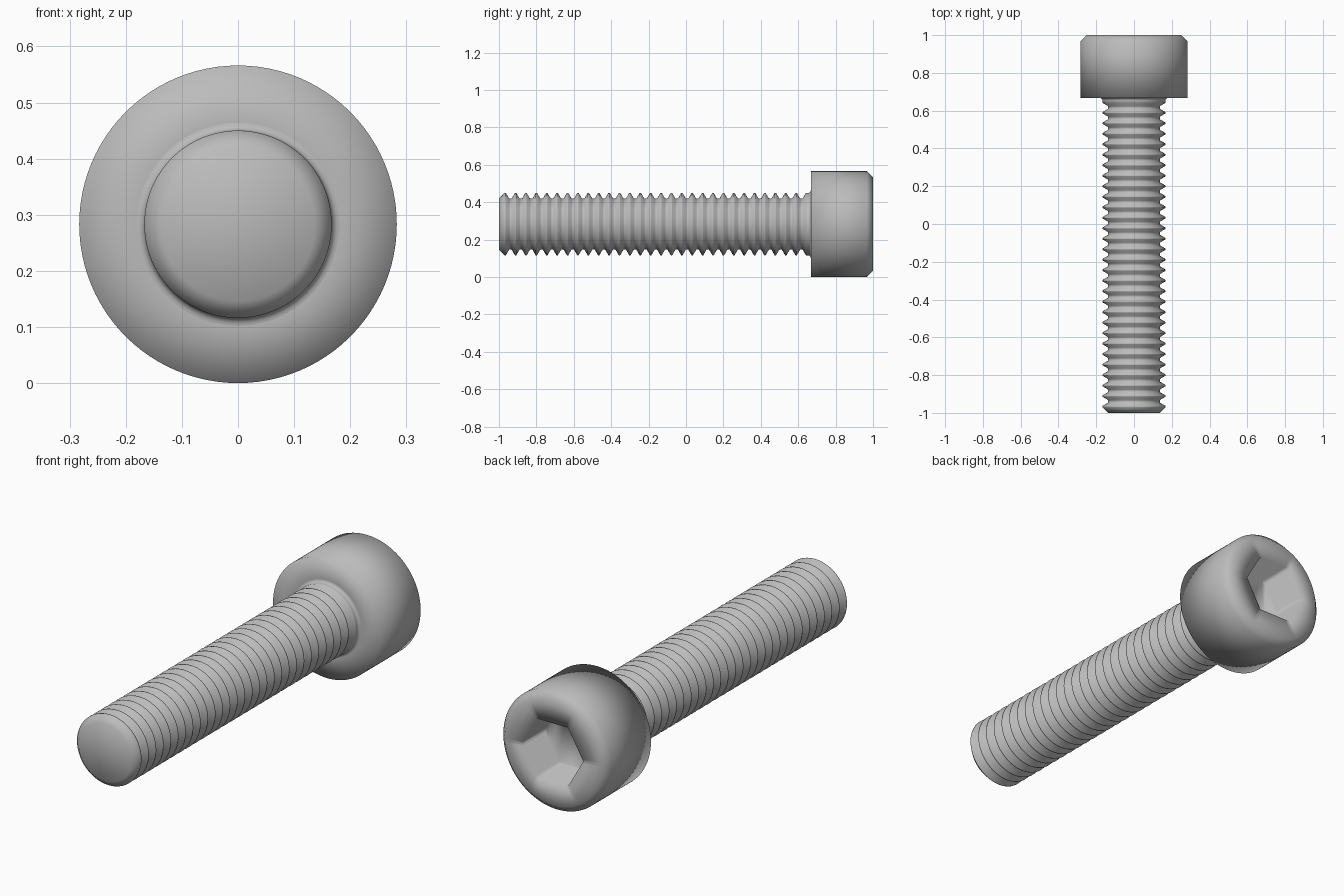
import bpy, bmesh, math

if "Cube" in bpy.data.objects:
    bpy.data.objects.remove(bpy.data.objects["Cube"])

SEG = 96                      # divisible by 6 so the hex corners land on vertices
R_HEAD, R_MAJOR, R_MINOR = 0.283, 0.167, 0.137
Y_SEAT, PITCH = 0.667, 1 / 18
AXIS_Z = R_HEAD

steel = bpy.data.materials.new("grey steel")
steel.diffuse_color = (0.5, 0.5, 0.5, 1)
steel.use_nodes = True
steel.node_tree.nodes["Principled BSDF"].inputs["Base Color"].default_value = steel.diffuse_color


def round_section(r, a):
    return r


def hex_section(r, a):
    """Distance to a hexagon outline with corner radius r, corners on the x axis."""
    return r * math.cos(math.pi / 6) / math.cos(a % (math.pi / 3) - math.pi / 6)


def lathe(name, profile, cap_start=False, cap_end=False):
    """Sweep (y, radius, section) points round the screw axis."""
    bm = bmesh.new()
    rings = []
    for y, r, section in profile:
        ring = []
        for i in range(SEG):
            a = 2 * math.pi * i / SEG
            d = section(r, a)
            ring.append(bm.verts.new((d * math.cos(a), y, AXIS_Z + d * math.sin(a))))
        rings.append(ring)
    for p, q in zip(rings, rings[1:]):
        for i in range(SEG):
            j = (i + 1) % SEG
            bm.faces.new((p[i], q[i], q[j], p[j]))
    if cap_start:
        bm.faces.new(rings[0])
    if cap_end:
        bm.faces.new(rings[-1][::-1])
    # smooth curved faces, keep real edges sharp
    for f in bm.faces:
        f.smooth = True
    for e in bm.edges:
        e.smooth = len(e.link_faces) == 2 and e.calc_face_angle(0) < math.radians(28)
    me = bpy.data.meshes.new(name)
    bm.to_mesh(me)
    bm.free()
    me.materials.append(steel)
    ob = bpy.data.objects.new(name, me)
    bpy.context.collection.objects.link(ob)
    return ob


# threaded shank: chamfered tip, ring grooves, plain neck, fillet under the head
flank = (R_MAJOR - R_MINOR) * math.tan(math.radians(30))
crest, root = PITCH / 8, PITCH / 4
shank = [(-1.0, R_MINOR), (-0.97, R_MAJOR)]
y = -0.97
for k in range(29):
    y0 = y + k * PITCH + crest
    shank += [(y0, R_MAJOR), (y0 + flank, R_MINOR),
              (y0 + flank + root, R_MINOR), (y0 + 2 * flank + root, R_MAJOR)]
FILLET = 0.014
for k in range(6):
    a = math.pi / 2 * k / 5
    shank.append((Y_SEAT - FILLET + FILLET * math.sin(a),
                  R_MAJOR + FILLET * (1 - math.cos(a))))
lathe("threaded_shank", [(py, pr, round_section) for py, pr in shank], cap_start=True)

# cylindrical head with chamfered rim and hexagonal socket
CH = 0.033
lathe("socket_head", [
    (Y_SEAT, R_MAJOR + FILLET, round_section),
    (Y_SEAT, R_HEAD, round_section),
    (1 - CH, R_HEAD, round_section),
    (1.0, R_HEAD - CH, round_section),
    (1.0, 0.1605, hex_section),
    (1.0 - 0.167, 0.1605, hex_section),
], cap_end=True)
